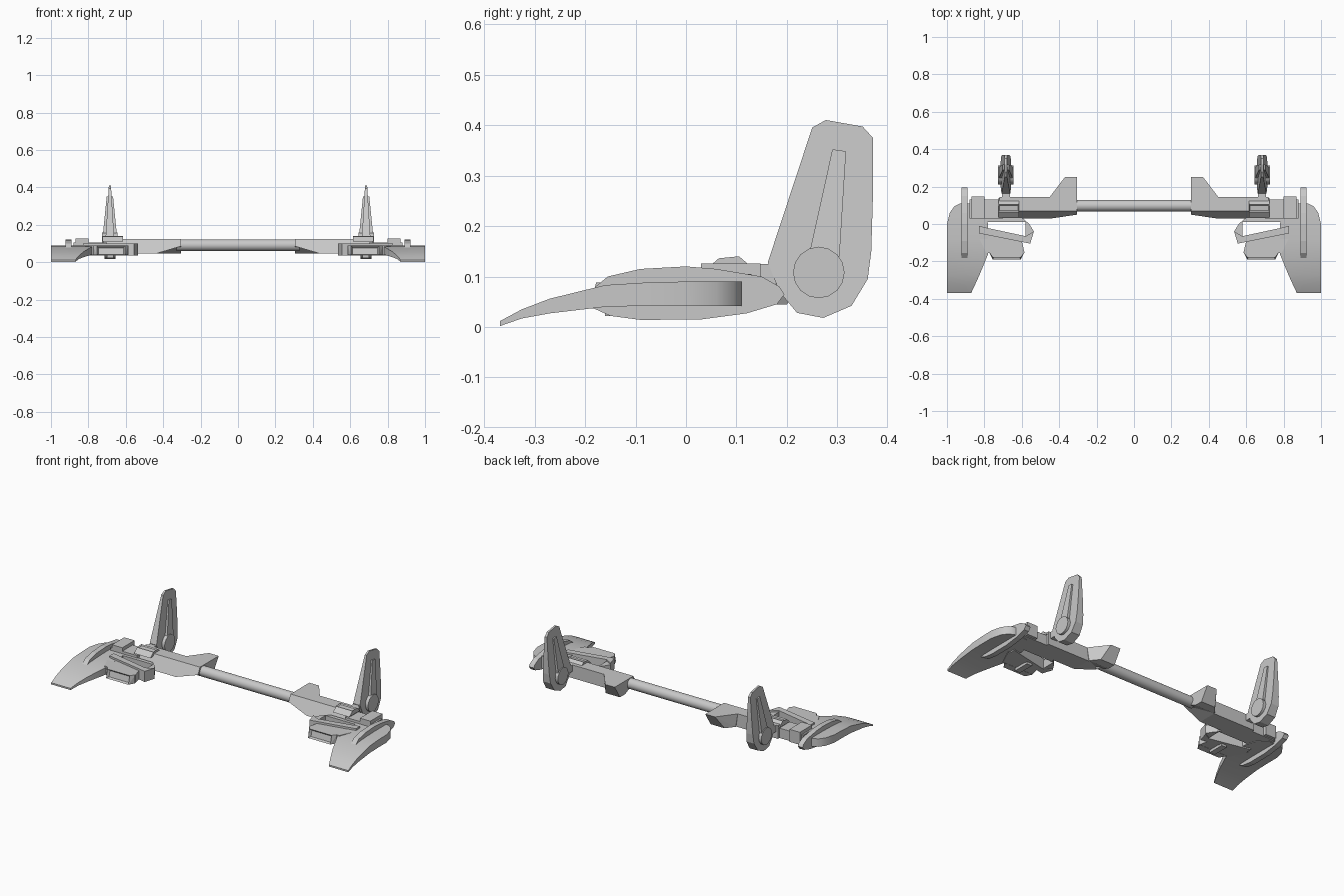
import bpy, bmesh, math
from mathutils import Matrix

if "Cube" in bpy.data.objects:
    bpy.data.objects.remove(bpy.data.objects["Cube"], do_unlink=True)

grey = bpy.data.materials.new("light_grey")
grey.use_nodes = True
colour = (0.58, 0.58, 0.58, 1)
grey.diffuse_color = colour
grey.node_tree.nodes["Principled BSDF"].inputs["Base Color"].default_value = colour


def finish(name, bm, mirror=True, smooth=False):
    """Turn a bmesh into an object, mirrored across x when it is a side part."""
    bmesh.ops.recalc_face_normals(bm, faces=bm.faces[:])
    mesh = bpy.data.meshes.new(name)
    bm.to_mesh(mesh)
    bm.free()
    mesh.materials.append(grey)
    obj = bpy.data.objects.new(name, mesh)
    bpy.context.collection.objects.link(obj)
    if smooth:
        bpy.ops.object.select_all(action="DESELECT")
        obj.select_set(True)
        bpy.context.view_layer.objects.active = obj
        bpy.ops.object.shade_smooth_by_angle(angle=math.radians(30))
    if mirror:
        obj.modifiers.new("mirror", "MIRROR").use_mirror_merge = False
    return obj


def hull(points):
    """Convex solid around a few corner points."""
    bm = bmesh.new()
    verts = [bm.verts.new(p) for p in points]
    res = bmesh.ops.convex_hull(bm, input=verts)
    junk = {g for g in res["geom_interior"] + res["geom_unused"]
            if isinstance(g, bmesh.types.BMVert)}
    bmesh.ops.delete(bm, geom=list(junk), context="VERTS")
    bmesh.ops.dissolve_limit(bm, angle_limit=0.02, verts=bm.verts[:], edges=bm.edges[:])
    return bm


def loft(lower, upper):
    """Solid between two matching outlines."""
    bm = bmesh.new()
    a = [bm.verts.new(p) for p in lower]
    b = [bm.verts.new(p) for p in upper]
    bm.faces.new(a)
    bm.faces.new(b)
    for i in range(len(a)):
        j = (i + 1) % len(a)
        bm.faces.new((a[i], a[j], b[j], b[i]))
    return bm


def plan(name, outline, z0, z1):
    """Plate drawn from above."""
    finish(name, loft([(x, y, z0) for x, y in outline], [(x, y, z1) for x, y in outline]))


def side(name, outline, x, half):
    """Plate drawn from the side; half gives its half thickness at a height."""
    finish(name, loft([(x - half(z), y, z) for y, z in outline],
                      [(x + half(z), y, z) for y, z in outline]))


def box(name, x0, x1, y0, y1, z0, z1):
    plan(name, [(x0, y0), (x1, y0), (x1, y1), (x0, y1)], z0, z1)


def cylinder(name, centre, radius, length, sides, mirror):
    bm = bmesh.new()
    bmesh.ops.create_cone(bm, cap_ends=True, segments=sides, radius1=radius, radius2=radius,
                          depth=length, matrix=Matrix.Translation(centre)
                          @ Matrix.Rotation(math.pi / 2, 4, "Y"))
    finish(name, bm, mirror, smooth=True)


# Centre rod
cylinder("centre_rod", (0, 0.098, 0.091), 0.031, 0.66, 24, False)

# Arm with sloped front and undercut inner end
section = [(0.03, 0.045), (0.145, 0.045), (0.145, 0.125), (0.07, 0.125)]
arm = [(0.72, y, z) for y, z in section] + [(0.44, y, z) for y, z in section[:2]]
arm += [(0.305, y, z) for y, z in [(0.07, 0.125), (0.145, 0.125), (0.145, 0.085), (0.05, 0.085)]]
finish("arm", hull(arm))

# Wedge behind the inner end of the arm
wedge = [(0.07, 0.125, 0.42), (0.145, 0.125, 0.45), (0.25, 0.125, 0.37),
         (0.2, 0.045, 0.4), (0.15, 0.045, 0.44), (0.06, 0.085, 0.42)]
finish("rear_wedge", hull([(x, y, z) for y, z, far in wedge for x in (0.305, far)]))

# Raised cap on the outer end of the arm
cap = [(0.035, 0.11), (0.065, 0.136), (0.105, 0.14), (0.14, 0.11)]
cap_mesh = hull([(x, y, z) for y, z in cap for x in (0.615, 0.725)])
top = max(cap_mesh.faces, key=lambda f: abs(f.normal.z) * f.calc_center_median().z)
bmesh.ops.inset_individual(cap_mesh, faces=[top], thickness=0.008, depth=-0.006)
finish("arm_cap", cap_mesh)

# Upright fin, its rib, hub and connector
box("fin_connector", 0.663, 0.707, 0.1, 0.26, 0.085, 0.125)
fin = [(0.162, 0.128), (0.25, 0.395), (0.277, 0.41), (0.35, 0.397), (0.37, 0.375),
       (0.37, 0.25), (0.367, 0.15), (0.36, 0.095), (0.328, 0.042), (0.272, 0.018),
       (0.22, 0.028), (0.185, 0.07)]
side("upright_fin", fin, 0.685, lambda z: 0.031 - 0.062 * z)
rib = [(0.243, 0.14), (0.29, 0.352), (0.317, 0.348), (0.304, 0.14)]
side("fin_rib", rib, 0.685, lambda z: 0.052 - 0.1 * z)
cylinder("fin_hub", (0.685, 0.263, 0.108), 0.051, 0.084, 16, True)

# Joint between the arm and the wing
box("outer_link", 0.7, 0.88, 0.03, 0.13, 0.045, 0.105)
box("link_clamp", 0.8, 0.87, 0.03, 0.148, 0.05, 0.126)

# Curved wing plate: y, inner x, outer x, top z, bottom z
stations = [(-0.368, 0.87, 1, 0.012, 0.002), (-0.325, 0.85, 1, 0.035, 0.017),
            (-0.27, 0.825, 1, 0.056, 0.027), (-0.16, 0.78, 1, 0.083, 0.04),
            (-0.08, 0.78, 1, 0.088, 0.042), (0, 0.78, 1, 0.09, 0.042),
            (0.06, 0.8, 0.985, 0.09, 0.042), (0.095, 0.83, 0.96, 0.09, 0.042),
            (0.11, 0.85, 0.93, 0.09, 0.042)]
wing = bmesh.new()
rings = [[wing.verts.new(p) for p in ((a, y, t), (b, y, t), (b, y, u), (a, y, u))]
         for y, a, b, t, u in stations]
for r, s in zip(rings, rings[1:]):
    for i in range(4):
        j = (i + 1) % 4
        wing.faces.new((r[i], r[j], s[j], s[i]))
wing.faces.new(rings[0])
wing.faces.new(rings[-1])
finish("wing", wing, smooth=True)

# Lengthwise rail through the wing
rail = [(-0.19, 0.04), (-0.185, 0.075), (-0.155, 0.1), (-0.09, 0.115), (0, 0.12),
        (0.06, 0.115), (0.15, 0.1), (0.185, 0.08), (0.195, 0.065), (0.18, 0.045),
        (0.12, 0.027), (0.03, 0.015), (-0.09, 0.014), (-0.15, 0.022)]
side("wing_rail", rail, 0.905, lambda z: 0.016)

# Open frame reaching inward from the wing
plan("frame_front_bar", [(0.535, -0.04), (0.555, -0.105), (0.83, -0.05), (0.83, -0.01),
                         (0.79, -0.02), (0.58, -0.065)], 0.035, 0.1)
plan("frame_tip", [(0.535, -0.04), (0.58, -0.065), (0.58, 0.015), (0.56, 0.0)], 0.04, 0.09)
plan("frame_back_bar", [(0.56, 0.0), (0.58, 0.012), (0.79, 0.012), (0.83, -0.01),
                        (0.83, 0.035), (0.6, 0.035)], 0.045, 0.09)
plan("frame_shelf", [(0.6, -0.09), (0.585, -0.155), (0.79, -0.155), (0.84, -0.05)], 0.038, 0.088)

# Pod with a recessed slot in its front
pod = hull([(x, y, z) for x0, x1, y, z in
            [(0.585, 0.775, -0.15, 0.088), (0.585, 0.775, -0.15, 0.037),
             (0.605, 0.755, -0.178, 0.088), (0.605, 0.755, -0.19, 0.037)] for x in (x0, x1)])
front = min(pod.faces, key=lambda f: f.calc_center_median().y)
bmesh.ops.recalc_face_normals(pod, faces=pod.faces[:])
bmesh.ops.inset_individual(pod, faces=[front], thickness=0.012, depth=-0.015)
finish("pod", pod)
box("pod_foot", 0.665, 0.7, -0.16, -0.06, 0.022, 0.04)
